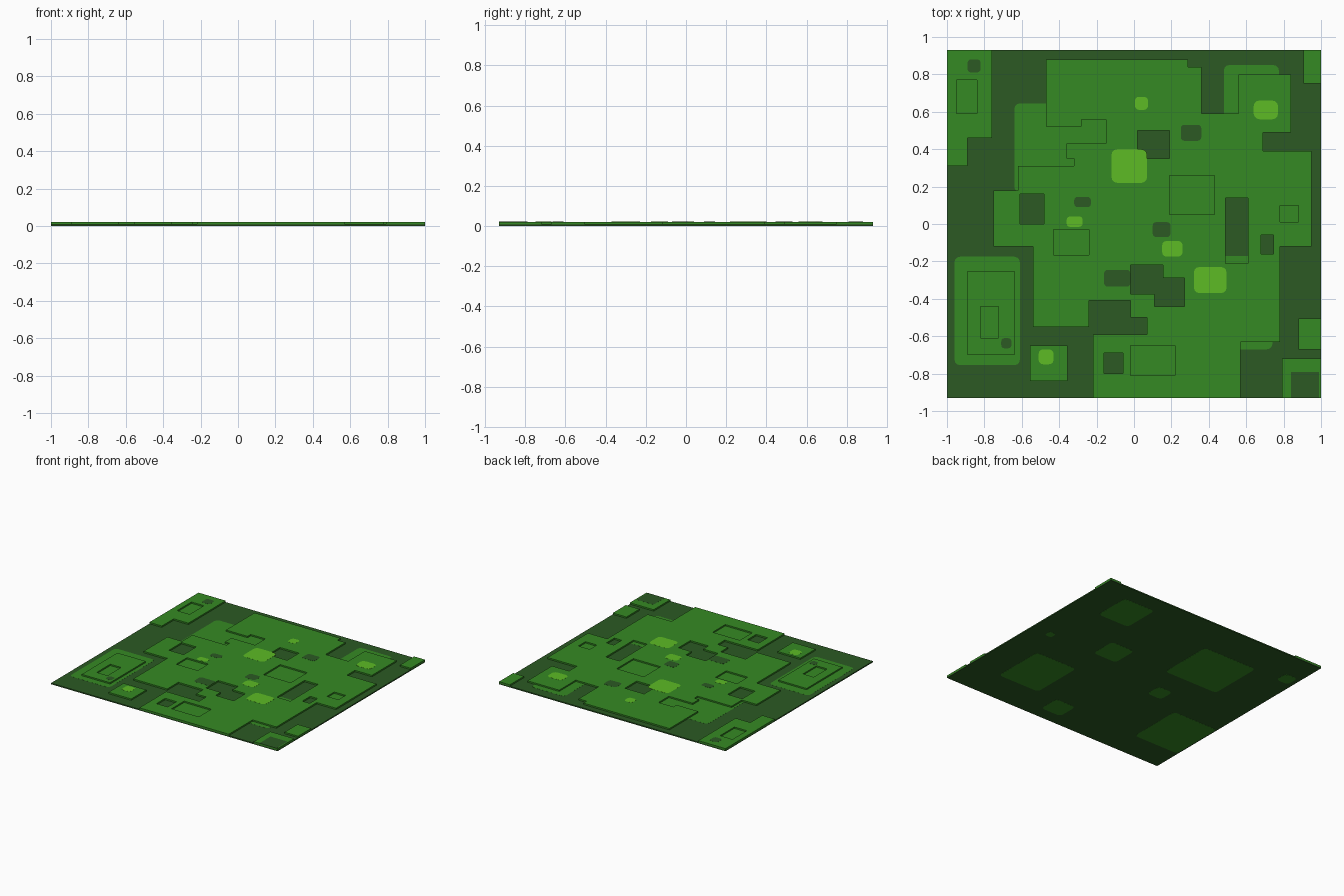
import bpy, bmesh, math

if "Cube" in bpy.data.objects:
    bpy.data.objects.remove(bpy.data.objects["Cube"])

BASE, TOP, SKIN = 0.010, 0.0215, 0.0006


def material(name, rgb):
    m = bpy.data.materials.new(name)
    m.diffuse_color = (*rgb, 1)
    m.use_nodes = True
    m.node_tree.nodes["Principled BSDF"].inputs["Base Color"].default_value = m.diffuse_color
    return m


dark = material("dark green", (0.025, 0.102, 0.017))
mid = material("grass green", (0.036, 0.254, 0.017))
light = material("light green", (0.109, 0.497, 0.018))


def add(name, mesh, mat):
    mesh.materials.clear()
    mesh.materials.append(mat)
    ob = bpy.data.objects.new(name, mesh)
    bpy.context.collection.objects.link(ob)
    return ob


def rect(x0, x1, y0, y1):
    return [(x0, y0), (x1, y0), (x1, y1), (x0, y1)]


def slab(name, outline, holes=(), z0=BASE, z1=TOP, mat=mid):
    """Flat filled outline with holes, extruded from z0 to z1."""
    cu = bpy.data.curves.new(name, 'CURVE')
    cu.dimensions = '2D'
    cu.fill_mode = 'BOTH'
    cu.extrude = (z1 - z0) / 2
    for loop in [outline, *holes]:
        sp = cu.splines.new('POLY')
        sp.points.add(len(loop) - 1)
        for p, (x, y) in zip(sp.points, loop):
            p.co = (x, y, 0, 1)
        sp.use_cyclic_u = True
    tmp = bpy.data.objects.new(name + "_outline", cu)
    bpy.context.collection.objects.link(tmp)
    dg = bpy.context.evaluated_depsgraph_get()
    dg.update()
    me = bpy.data.meshes.new_from_object(tmp.evaluated_get(dg))
    bpy.data.objects.remove(tmp)
    bm = bmesh.new()
    bm.from_mesh(me)
    bmesh.ops.translate(bm, verts=bm.verts, vec=(0, 0, (z0 + z1) / 2))
    bmesh.ops.remove_doubles(bm, verts=bm.verts, dist=1e-5)
    bmesh.ops.recalc_face_normals(bm, faces=bm.faces)
    for f in bm.faces:
        f.smooth = False
        f.material_index = 0
    bm.to_mesh(me)
    bm.free()
    return add(name, me, mat)


def patch(name, box, z, mat, r=None):
    """Thin plate with rounded corners."""
    x0, x1, y0, y1 = box
    if r is None:
        r = min(0.03, 0.3 * min(x1 - x0, y1 - y0))
    bm = bmesh.new()
    pts = []
    for i, (cx, cy) in enumerate(rect(x0 + r, x1 - r, y0 + r, y1 - r)):
        for k in range(4 if r else 1):
            a = math.pi + (i + k / 3) * math.pi / 2
            pts.append((cx + r * math.cos(a), cy + r * math.sin(a)))
    f = bm.faces.new([bm.verts.new((x, y, z)) for x, y in pts])
    ext = bmesh.ops.extrude_face_region(bm, geom=[f])
    vs = [v for v in ext["geom"] if isinstance(v, bmesh.types.BMVert)]
    bmesh.ops.translate(bm, verts=vs, vec=(0, 0, SKIN))
    bmesh.ops.recalc_face_normals(bm, faces=bm.faces)
    me = bpy.data.meshes.new(name)
    bm.to_mesh(me)
    bm.free()
    return add(name, me, mat)


# ground sheet
slab("ground_base", rect(-1, 1, -0.93, 0.93), z0=SKIN, z1=BASE, mat=dark)

# main raised turf, with openings down to the ground sheet
north = [(-0.47, 0.88), (0.29, 0.88), (0.29, 0.84), (0.36, 0.84), (0.36, 0.59),
         (0.56, 0.59), (0.56, 0.80), (0.84, 0.80), (0.84, 0.49), (0.69, 0.49), (0.69, 0.39)]
south = [(0.95, 0.39), (0.95, -0.12), (0.78, -0.12), (0.78, -0.63), (0.57, -0.63),
         (0.57, -0.93), (-0.22, -0.93), (-0.22, -0.59), (0.07, -0.59), (0.07, -0.50),
         (-0.02, -0.50), (-0.02, -0.41), (-0.24, -0.41), (-0.24, -0.55), (-0.54, -0.55)]
west = [(-0.54, -0.12), (-0.75, -0.12), (-0.75, 0.18), (-0.62, 0.18), (-0.62, 0.31),
        (-0.32, 0.31), (-0.32, 0.35), (-0.36, 0.35), (-0.36, 0.43), (-0.15, 0.43),
        (-0.15, 0.56), (-0.28, 0.56), (-0.28, 0.52), (-0.47, 0.52)]
green_holes = [(0.19, 0.43, 0.05, 0.26), (-0.43, -0.24, -0.165, -0.03),
               (-0.02, 0.22, -0.81, -0.65), (0.78, 0.88, 0.01, 0.10)]
dark_holes = [(0.02, 0.19, 0.35, 0.50), (-0.61, -0.48, 0.0, 0.16), (0.49, 0.61, -0.21, 0.14),
              (0.68, 0.745, -0.16, -0.06), (-0.16, -0.06, -0.80, -0.69)]
step_hole = [(-0.02, -0.22), (0.155, -0.22), (0.155, -0.29), (0.27, -0.29),
             (0.27, -0.44), (0.11, -0.44), (0.11, -0.375), (-0.02, -0.375)]
slab("main_turf", north + south + west,
     [rect(*h) for h in green_holes + dark_holes] + [step_hole])

# smaller raised turf pieces
corner_hole, block_hole = (-0.95, -0.84, 0.59, 0.77), (-0.82, -0.725, -0.61, -0.44)
slab("back_left_turf", [(-1, 0.93), (-0.76, 0.93), (-0.76, 0.46), (-0.89, 0.46),
                        (-0.89, 0.31), (-1, 0.31)], [rect(*corner_hole)])
slab("left_block_turf", rect(-0.89, -0.64, -0.70, -0.25), [rect(*block_hole)])
for name, box in [("front_left_turf", (-0.555, -0.355, -0.84, -0.65)),
                  ("right_edge_turf", (0.88, 1, -0.67, -0.505)),
                  ("front_right_turf", (0.79, 1, -0.93, -0.72)),
                  ("back_right_turf", (0.905, 1, 0.75, 0.93))]:
    slab(name, rect(*box))

# grass patches lying on the ground sheet
for box in green_holes + [corner_hole, block_hole]:
    x0, x1, y0, y1 = box
    patch("hole_floor", (x0 - .01, x1 + .01, y0 - .01, y1 + .01), BASE, mid, 0)
for box in [(-0.64, -0.14, 0.17, 0.645), (0.48, 0.775, 0.5, 0.85), (-0.96, -0.61, -0.755, -0.175),
            (0.50, 0.74, -0.67, -0.55), (0.45, 0.65, -0.25, -0.17)]:
    patch("low_grass", box, BASE, mid)

# dark patches on the turf
for box in [(0.25, 0.36, 0.445, 0.53), (-0.32, -0.23, 0.09, 0.145), (0.10, 0.195, -0.07, 0.01),
            (-0.16, -0.02, -0.335, -0.245), (-0.89, -0.82, 0.81, 0.88),
            (-0.71, -0.655, -0.665, -0.61), (0.84, 0.99, -0.93, -0.79)]:
    patch("dark_patch", box, TOP, dark, 0.005 if box[0] == 0.84 else 0.018)

# light patches on the turf
for box in [(-0.12, 0.07, 0.22, 0.40), (0.32, 0.495, -0.37, -0.23), (0.64, 0.77, 0.56, 0.66),
            (0.005, 0.075, 0.61, 0.68), (-0.36, -0.275, -0.015, 0.04),
            (0.15, 0.26, -0.175, -0.09), (-0.51, -0.43, -0.75, -0.67)]:
    patch("light_patch", box, TOP, light)

# green patches on the underside: centre x, y, width, depth
for x, y, w, d in [(0.61, 0.64, .28, .30), (0.83, 0.04, .06, .06), (0.55, -0.44, .37, .43),
                   (0.31, 0.14, .21, .21), (-0.40, 0.39, .48, .45), (-0.91, 0.65, .11, .11),
                   (-0.33, -0.10, .13, .13), (0.10, -0.74, .18, .17), (-0.79, -0.47, .40, .45)]:
    patch("under_patch", (x - w / 2, x + w / 2, y - d / 2, y + d / 2), 0, mid)
